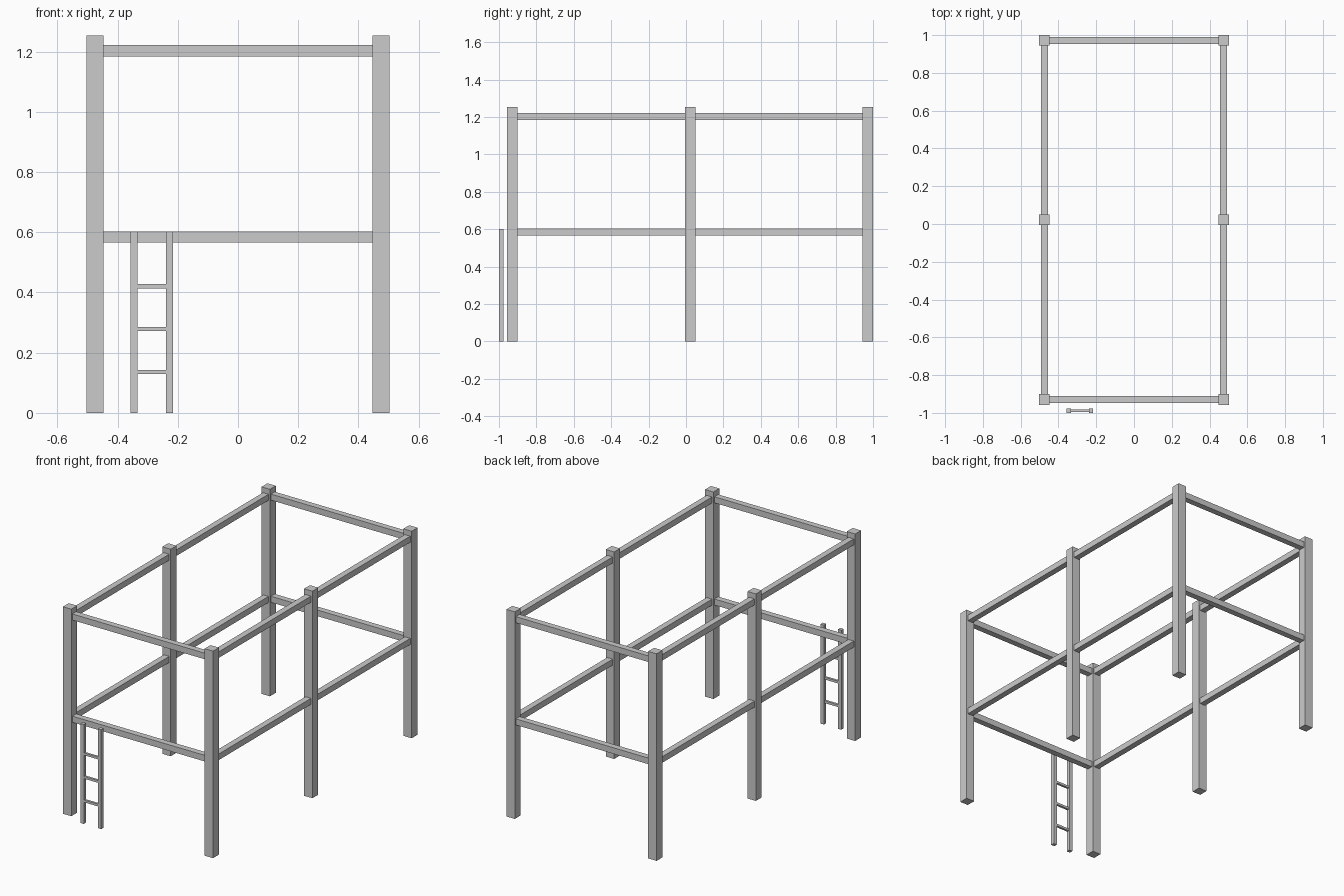
import bpy

if "Cube" in bpy.data.objects:
    bpy.data.objects.remove(bpy.data.objects["Cube"])


def box(name, center, size):
    bpy.ops.mesh.primitive_cube_add(size=1, location=center)
    ob = bpy.context.object
    ob.name = name
    ob.scale = size
    bpy.ops.object.transform_apply(location=False, rotation=False, scale=True)
    return ob


POST, BEAM, HEIGHT = 0.056, 0.037, 1.254
X = 0.475
ROWS = [("front", -0.929), ("middle", 0.0215), ("back", 0.972)]
SIDES = [("left", -X), ("right", X)]
LEVELS = [("lower", 0.584), ("upper", 1.203)]

# Six square posts
for side, x in SIDES:
    for row, y in ROWS:
        box(f"{row}_{side}_post", (x, y, HEIGHT / 2), (POST, POST, HEIGHT))

for level, z in LEVELS:
    # Cross beams at front and back only
    for row, y in (ROWS[0], ROWS[2]):
        box(f"{level}_{row}_beam", (0, y, z), (2 * X - POST, BEAM, BEAM))
    # Side beams between neighbouring posts
    for side, x in SIDES:
        for (row, y0), (_, y1) in zip(ROWS, ROWS[1:]):
            box(f"{level}_{side}_{row}_beam", (x, (y0 + y1) / 2, z),
                (BEAM, y1 - y0 - POST, BEAM))

# Ladder: two stiles and three rungs
LX, LY, STILE, LH, HALF = -0.2865, -0.9885, 0.023, 0.602, 0.0585
for side, s in (("left", -1), ("right", 1)):
    box(f"ladder_{side}_stile", (LX + s * HALF, LY, LH / 2), (STILE, STILE, LH))
for i, z in enumerate((0.136, 0.279, 0.421)):
    box(f"ladder_rung_{i + 1}", (LX, LY, z), (2 * HALF - STILE, 0.014, 0.014))
